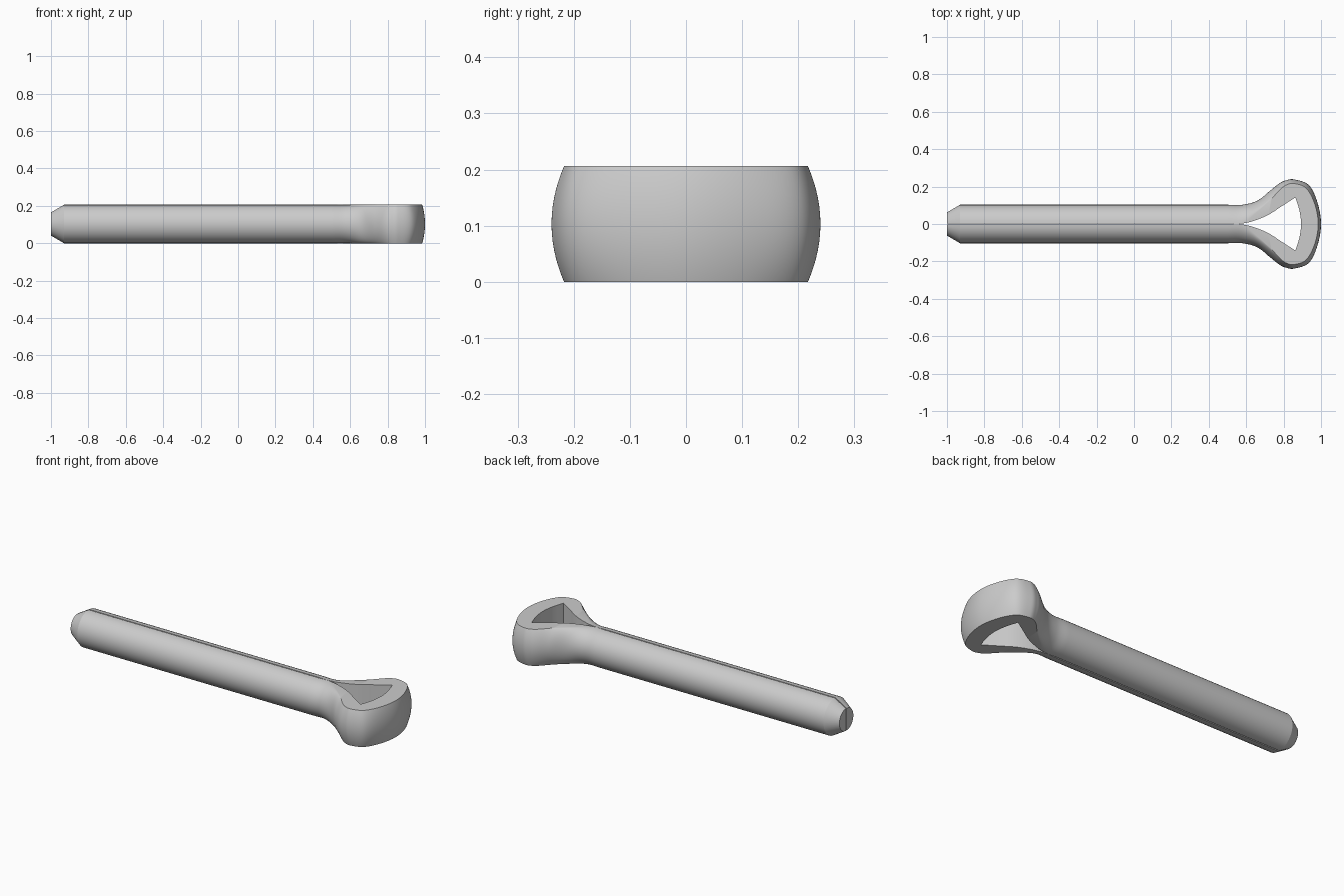
import bpy, bmesh, math
from mathutils import Vector

cube = bpy.data.objects.get("Cube")
if cube:
    bpy.data.objects.remove(cube)

R = 0.103      # shaft radius, also half the height
GAP = 0.003    # half the slit between the two legs
ARC = 20       # steps round the outer face
STEPS = 8      # steps between stations

steel = bpy.data.materials.new("grey_steel")
steel.use_nodes = True
colour = (0.6, 0.6, 0.6, 1)
steel.diffuse_color = colour
steel.node_tree.nodes["Principled BSDF"].inputs["Base Color"].default_value = colour

# Stations along one leg of the eye: inner wall, rim edge, outer wall, roundness
stations = [
    ((0.50, GAP), (0.50, GAP), (0.50, R), 0.5),
    ((0.58, GAP), (0.58, 0.005), (0.58, R), 0.5),
    ((0.65, 0.020), (0.655, 0.062), (0.66, 0.125), 0.55),
    ((0.72, 0.050), (0.73, 0.130), (0.73, 0.180), 0.75),
    ((0.79, 0.095), (0.785, 0.188), (0.78, 0.219), 0.9),
    ((0.863, 0.142), (0.82, 0.211), (0.815, 0.234), 1),
    ((0.863, 0.142), (0.858, 0.216), (0.858, 0.238), 1),
    ((0.863, 0.142), (0.92, 0.192), (0.935, 0.208), 1),
    ((0.885, 0.070), (0.966, 0.108), (0.980, 0.118), 1),
    ((0.893, 0), (0.985, 0), (1, 0), 1),
]


def spline(points, i, t):
    """Smooth curve through points; a repeated point makes a sharp corner."""
    a, b = points[i], points[i + 1]
    if a == b:
        return a.copy()
    prev = points[i - 1] if i else a
    if i + 2 < len(points):
        after = points[i + 2]
    else:
        after = Vector((a.x, -a.y))      # mirror symmetry at the far end
    ma = (b - a) if prev == a else (b - prev) / 2
    mb = (b - a) if after == b else (after - a) / 2
    t2, t3 = t * t, t * t * t
    return (a * (2 * t3 - 3 * t2 + 1) + ma * (t3 - 2 * t2 + t)
            + b * (3 * t2 - 2 * t3) + mb * (t3 - t2))


def ring(bm, inner, edge, outer, power, radius=R):
    """One cross-section: flat inside, rounded outside."""
    verts = [bm.verts.new((*inner, R - radius)), bm.verts.new((*inner, R + radius))]
    for k in range(ARC + 1):
        a = math.pi * k / ARC
        p = edge.lerp(outer, max(0, math.sin(a)) ** (2 * power))
        verts.append(bm.verts.new((*p, R + radius * math.cos(a))))
    return verts


bm = bmesh.new()
rings = []

# Straight leg with a chamfered tip
for x, radius in ((-1, 0.062), (-0.93, R)):
    flat = Vector((x, GAP))
    rings.append(ring(bm, flat, flat, Vector((x, radius)), 0.5, radius))

# Flared eye
inner, edge, outer = ([Vector(s[c]) for s in stations] for c in range(3))
last = len(stations) - 1
for n in range(last * STEPS + 1):
    i = min(n // STEPS, last - 1)
    t = n / STEPS - i
    power = stations[i][3] * (1 - t) + stations[i + 1][3] * t
    rings.append(ring(bm, spline(inner, i, t), spline(edge, i, t),
                      spline(outer, i, t), power))

for a, b in zip(rings, rings[1:]):
    for k in range(len(a)):
        m = (k + 1) % len(a)
        bm.faces.new((a[k], a[m], b[m], b[k]))
bm.faces.new(rings[0])

# Mirror to make the second leg, joined at the end of the eye
copy = bmesh.ops.duplicate(bm, geom=bm.verts[:] + bm.edges[:] + bm.faces[:])["geom"]
for v in copy:
    if isinstance(v, bmesh.types.BMVert):
        v.co.y = -v.co.y
bmesh.ops.remove_doubles(bm, verts=bm.verts[:], dist=0.0002)
bmesh.ops.recalc_face_normals(bm, faces=bm.faces[:])

mesh = bpy.data.meshes.new("split_pin")
bm.to_mesh(mesh)
bm.free()
mesh.materials.append(steel)
pin = bpy.data.objects.new("split_pin", mesh)
bpy.context.collection.objects.link(pin)
bpy.context.view_layer.objects.active = pin
pin.select_set(True)
bpy.ops.object.shade_smooth_by_angle(angle=math.radians(30))
